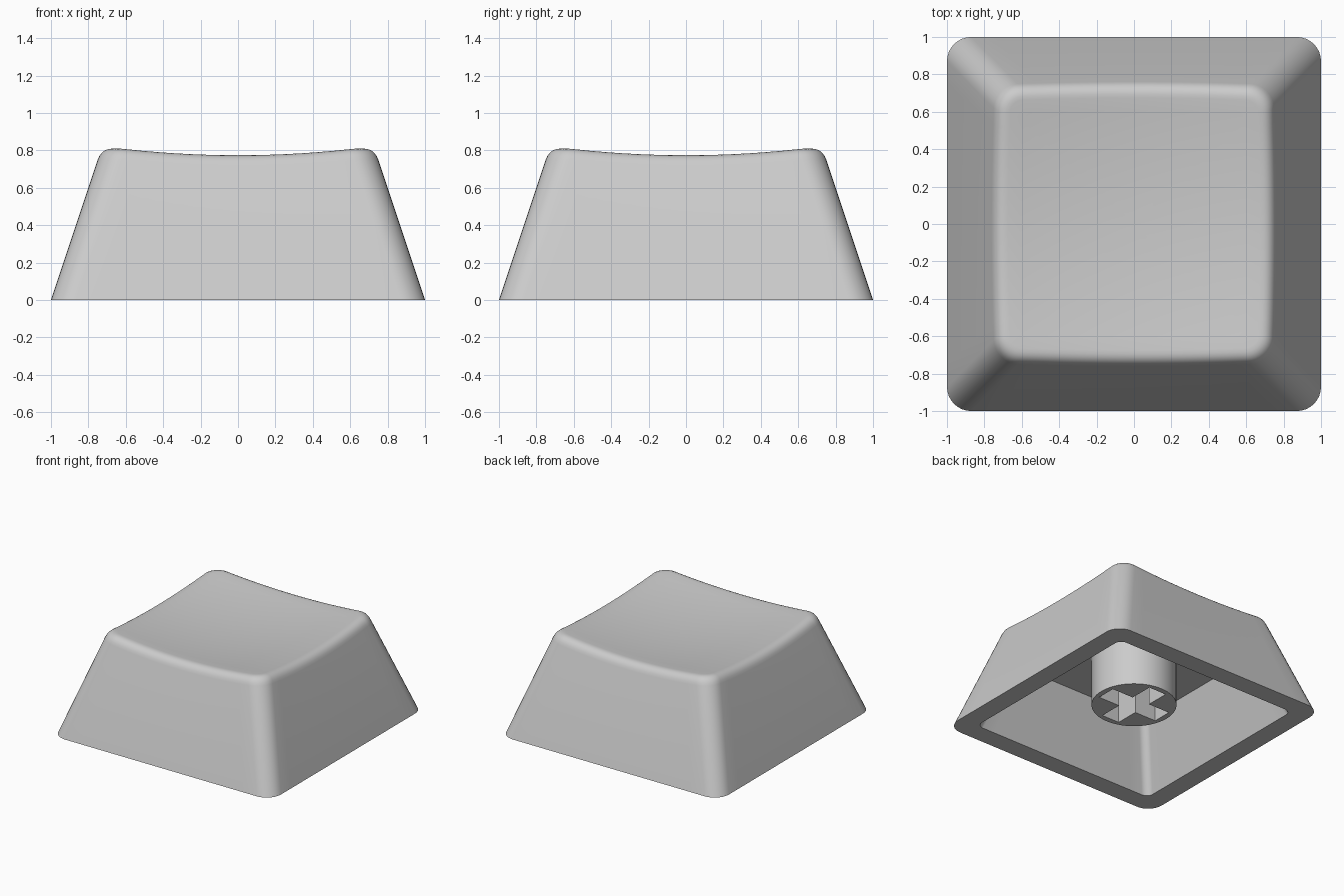
import bpy, bmesh, math
from mathutils import Vector

if "Cube" in bpy.data.objects:
    bpy.data.objects.remove(bpy.data.objects["Cube"])

plastic = bpy.data.materials.new("grey_plastic")
plastic.diffuse_color = (0.6, 0.6, 0.6, 1)
plastic.use_nodes = True
plastic.node_tree.nodes["Principled BSDF"].inputs["Base Color"].default_value = plastic.diffuse_color

CORNER, SIDE = 8, 14          # segments per rounded corner and per straight side
FILLET = 0.065                # tangent length of the rounded top edge


def dish(x, y):
    """Height of the scooped top."""
    return 0.73 + 0.095 * (x * x + y * y)


def outline(h, r):
    """Rounded square as (x, y) points, always the same count."""
    pts = []
    for q in range(4):
        a0 = q * math.pi / 2
        corner = []
        for i in range(CORNER + 1):
            a = i / CORNER * math.pi / 2
            corner.append(Vector((h - r + r * math.cos(a), h - r + r * math.sin(a))))
        end = Vector((-(h - r), h))
        side = [corner[-1].lerp(end, i / SIDE) for i in range(1, SIDE)]
        c, s = math.cos(a0), math.sin(a0)
        pts += [Vector((p.x * c - p.y * s, p.x * s + p.y * c)) for p in corner + side]
    return pts


def wall_point(i, z):
    """Point i on the sloping outer wall at height z."""
    h = 1 - z / 3
    p = BASE[i] - UNIT[i] * (1 - h)
    return Vector((p.x, p.y, z))


def finish(name, bm):
    bmesh.ops.recalc_face_normals(bm, faces=bm.faces)
    me = bpy.data.meshes.new(name)
    bm.to_mesh(me)
    bm.free()
    ob = bpy.data.objects.new(name, me)
    bpy.context.collection.objects.link(ob)
    me.materials.append(plastic)
    return ob


def smooth(ob, angle):
    bpy.ops.object.select_all(action='DESELECT')
    ob.select_set(True)
    bpy.context.view_layer.objects.active = ob
    bpy.ops.object.shade_smooth_by_angle(angle=math.radians(angle))


BASE = outline(1, 0.13)
# Inset direction that shifts every side equally and keeps the corner radius
UNIT = [a - b for a, b in zip(outline(2, 0.13), BASE)]
NORMAL = [(a - b) / 0.05 for a, b in zip(outline(1, 0.13), outline(0.95, 0.08))]
N = len(BASE)

# Shell: cavity, rim, outer wall, rounded edge and dished top as loops
ceiling = [Vector((p.x, p.y, 0.53)) for p in outline(0.66, 0.06)]
mouth = [Vector((p.x, p.y, 0)) for p in outline(0.84, 0.06)]
loops = [ceiling, mouth, [wall_point(i, 0) for i in range(N)]]
edge_loops = [[] for _ in range(7)]
for i in range(N):
    z = 0.78
    for _ in range(8):
        p = wall_point(i, z)
        z = dish(p.x, p.y)
    peak = wall_point(i, z)
    low = wall_point(i, z - FILLET)
    inn = peak.xy - NORMAL[i] * FILLET
    top = Vector((inn.x, inn.y, dish(inn.x, inn.y)))
    for k in range(7):
        t = k / 6
        edge_loops[k].append(low.lerp(peak, t).lerp(peak.lerp(top, t), t))
loops += edge_loops
for k in range(9, 0, -1):
    f = k / 10
    loops.append([Vector((p.x * f, p.y * f, dish(p.x * f, p.y * f))) for p in edge_loops[-1]])

bm = bmesh.new()
rings = [[bm.verts.new(p) for p in ring] for ring in loops]
for a, b in zip(rings, rings[1:]):
    for i in range(N):
        j = (i + 1) % N
        bm.faces.new((a[i], a[j], b[j], b[i]))
bm.faces.new(rings[0])
centre = bm.verts.new((0, 0, dish(0, 0)))
for i in range(N):
    bm.faces.new((rings[-1][i], rings[-1][(i + 1) % N], centre))
smooth(finish("keycap_shell", bm), 35)


def prism(name, pts, z0, z1):
    """Straight extrusion of a flat outline."""
    bm = bmesh.new()
    face = bm.faces.new([bm.verts.new((x, y, z0)) for x, y in pts])
    ext = bmesh.ops.extrude_face_region(bm, geom=[face], use_keep_orig=True)
    for v in ext["geom"]:
        if isinstance(v, bmesh.types.BMVert):
            v.co.z = z1
    return finish(name, bm)


# Stem with a cross-shaped socket
circle = [(0.32 * math.cos(i * math.pi / 32), 0.32 * math.sin(i * math.pi / 32)) for i in range(64)]
stem = prism("stem", circle, 0.12, 0.54)
L, W = 0.275, 0.08
cross = []
for x, y in ((L, -W), (L, W), (W, W)):
    cross.append((x, y))
cross = [p for q in range(4) for p in
         [((x, y), (-y, x), (-x, -y), (y, -x))[q] for x, y in cross]]
cutter = prism("socket_cutter", cross, 0.0, 0.48)
cutter.hide_render = True
cutter.hide_set(True)
cut = stem.modifiers.new("socket", 'BOOLEAN')
cut.operation = 'DIFFERENCE'
cut.solver = 'EXACT'
cut.object = cutter
# Apply the cut so that the shading is set on the final faces
bpy.context.view_layer.update()
bpy.context.view_layer.objects.active = stem
bpy.ops.object.modifier_apply(modifier="socket")
bpy.data.objects.remove(cutter)
smooth(stem, 30)
